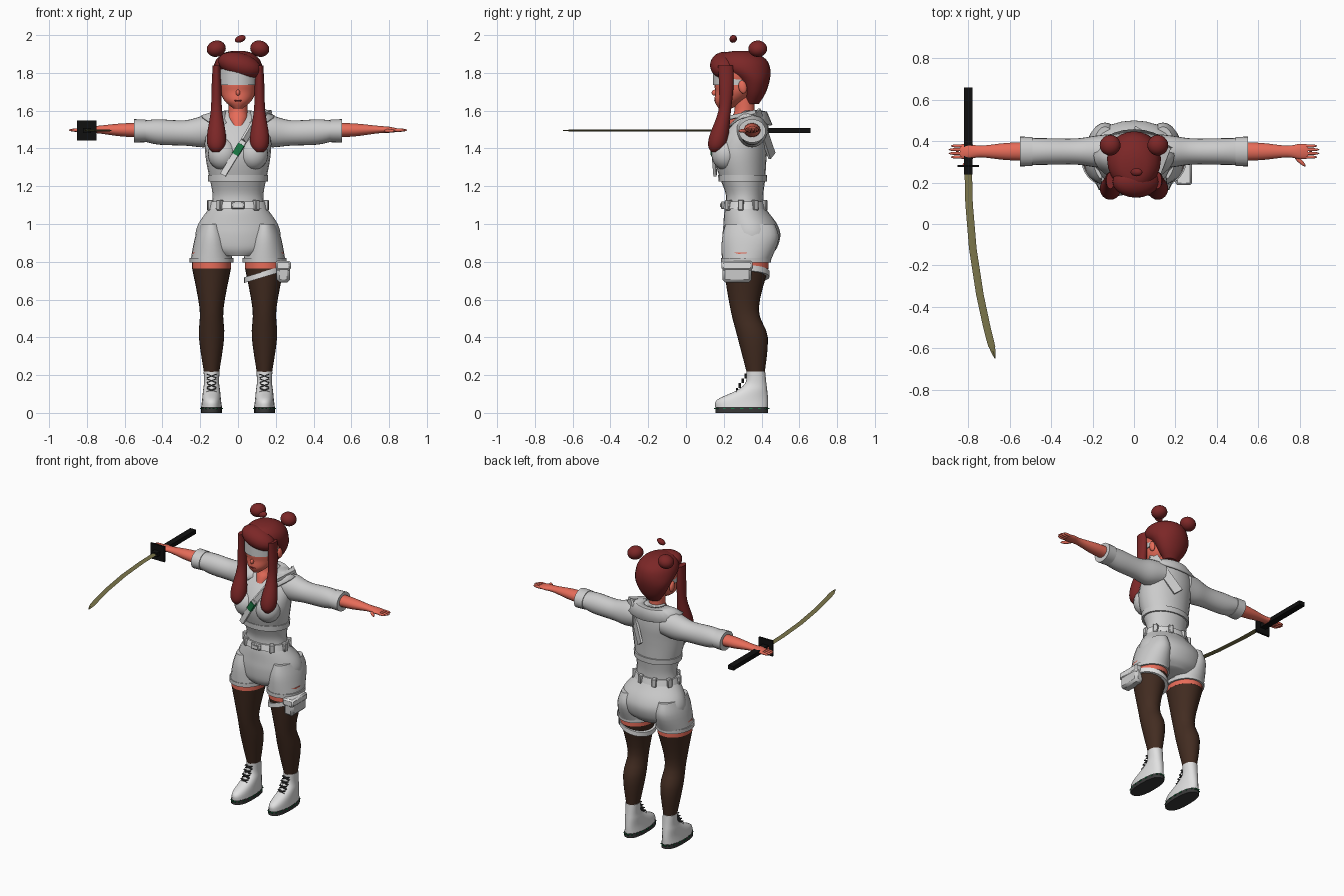
import bpy
import bmesh
import math
from mathutils import Matrix, Vector, Euler

if "Cube" in bpy.data.objects:
    bpy.data.objects.remove(bpy.data.objects["Cube"])


def material(name, *rgb):
    mat = bpy.data.materials.new(name)
    mat.use_nodes = True
    mat.diffuse_color = (*rgb, 1)
    shader = mat.node_tree.nodes["Principled BSDF"]
    shader.inputs["Base Color"].default_value = (*rgb, 1)
    return mat


skin = material("skin", .8, .15, .1)
hair = material("red hair", .2, .02, .02)
cloth = material("grey cloth", .6, .6, .6)
leather = material("white leather", .75, .75, .75)
stocking = material("brown stocking", .055, .025, .015)
rubber = material("dark rubber", .04, .04, .04)
green = material("green trim", .01, .2, .06)
black = material("black grip", .005, .005, .005)
steel = material("olive steel", .2, .18, .07)


def add(name, bm, mat, mirror=False, bevel=0, solid=0):
    """Turn a bmesh into a smooth shaded object with its modifiers."""
    bmesh.ops.recalc_face_normals(bm, faces=bm.faces)
    mesh = bpy.data.meshes.new(name)
    bm.to_mesh(mesh)
    bm.free()
    obj = bpy.data.objects.new(name, mesh)
    bpy.context.collection.objects.link(obj)
    mesh.materials.append(mat)
    bpy.ops.object.select_all(action="DESELECT")
    obj.select_set(True)
    bpy.context.view_layer.objects.active = obj
    bpy.ops.object.shade_smooth_by_angle(angle=math.radians(40))
    if solid:
        obj.modifiers.new("thickness", "SOLIDIFY").thickness = solid
    if bevel:
        obj.modifiers.new("bevel", "BEVEL").width = bevel
    if mirror:
        obj.modifiers.new("mirror", "MIRROR")
    return obj


def moved(ring, position, grow=0):
    """Copy a cross-section to another position, optionally enlarged."""
    across, middle, depth = ring[1:]
    return (position, across + grow, middle, depth + grow)


def smooth_rings(rings, steps=4):
    """Catmull-Rom interpolation between the given cross-sections."""
    padded = [rings[0], *rings, rings[-1]]
    for four in zip(padded, padded[1:], padded[2:], padded[3:]):
        for step in range(steps):
            u = step / steps
            yield [b + u / 2 * (c - a + u * (2 * a - 5 * b + 4 * c - d + u * (3 * (b - c) + d - a)))
                   for a, b, c, d in zip(*four)]
    yield rings[-1]


def loft(name, rings, mat, axis="z", offset=0, mirror=False, sides=24, power=1, shape=None):
    """Skin over rings given as position, half width, middle and half depth."""
    bm = bmesh.new()
    loops = []
    for position, across, middle, depth in smooth_rings(rings):
        loop = []
        for k in range(sides):
            angle = math.tau * k / sides
            c, s = (math.copysign(abs(v) ** power, v) for v in (math.cos(angle), math.sin(angle)))
            a, b = offset + across * c, middle + depth * s
            place = {"z": (a, b, position), "x": (position, a, b), "y": (a, position, b)}
            point = Vector(place[axis])
            loop.append(bm.verts.new(shape(point) if shape else point))
        loops.append(loop)
    for lower, upper in zip(loops, loops[1:]):
        for k in range(sides):
            bm.faces.new((lower[k - 1], lower[k], upper[k], upper[k - 1]))
    bm.faces.new(loops[0])
    bm.faces.new(loops[-1])
    return add(name, bm, mat, mirror)


def ball(name, centre, radii, mat, turn=(0, 0, 0), mirror=False):
    bm = bmesh.new()
    place = Matrix.LocRotScale(Vector(centre), Euler(turn), Vector(radii))
    bmesh.ops.create_uvsphere(bm, u_segments=20, v_segments=12, radius=1, matrix=place)
    return add(name, bm, mat, mirror)


def box(name, centre, size, mat, turn=None, bevel=0, mirror=False):
    bm = bmesh.new()
    place = Matrix.LocRotScale(Vector(centre), turn, Vector(size))
    bmesh.ops.create_cube(bm, size=1, matrix=place)
    return add(name, bm, mat, mirror, bevel)


def bar(name, start, end, width, thick, mat, mirror=False):
    """Flat strip running between two points."""
    start, end = Vector(start), Vector(end)
    way = end - start
    turn = way.to_track_quat("Y", "Z")
    return box(name, (start + end) / 2, (thick, way.length, width), mat, turn, mirror=mirror)


# Shared cross-sections of the figure
leg, arm = .14, .35
foot = (.03, .055, .295, .14)
ankle = (.2, .038, .37, .045)
calf = (.4, .067, .353, .08)
knee = (.55, .063, .31, .075)
hip = (.8, .104, .318, .12)
waist = (1.1, .14, .31, .1)
ribs = (1.24, .15, .3, .12)
face = (1.74, .1, .26, .11)

# Boots with soles, trim and laces
loft("sole", [moved(foot, 0), foot], rubber, offset=leg, mirror=True, power=.8)
loft("boot", [foot, (.07, .05, .3, .135), (.12, .045, .35, .08), (.16, .04, .37, .055),
              moved(ankle, .22, .004)], leather, offset=leg, mirror=True, power=.9)
_, across, middle, depth = foot
for k in range(18):
    angle = math.tau * k / 18
    spot = (leg + across * math.cos(angle), middle + depth * math.sin(angle), .023)
    box("sole_trim", spot, (.01, .02, .006), green, mirror=True)
for k in range(4):
    for side in (-1, 1):
        lace_end = Vector((.025 * side, 0, .01))
        knot = Vector((leg, .27 + .015 * k, .12 + .025 * k))
        bar("lace", knot - lace_end, knot + lace_end, .006, .012, rubber, True)

# Legs
loft("stocking", [ankle, calf, knee, moved(hip, .77)], stocking, offset=leg, mirror=True)
loft("thigh", [moved(hip, .765), moved(hip, .85)], skin, offset=leg, mirror=True)

# Shorts
loft("shorts_leg", [moved(hip, .8, .008), (.92, .09, .34, .15), (1, .06, .34, .13)],
     cloth, offset=leg, mirror=True)
loft("shorts_hem", [moved(hip, .795, .012), moved(hip, .82, .012)], cloth, offset=leg, mirror=True)
loft("shorts_seat", [(.83, .12, .33, .11), (.87, .21, .34, .14), (.94, .225, .347, .153),
                     (1, .21, .34, .142), (1.06, .17, .32, .118), waist], cloth)

# Belt with loops and buckle
loft("belt", [moved(waist, 1.08, .016), moved(waist, 1.12, .008)], leather)
for degrees in range(40, 360, 40):
    angle = math.radians(degrees - 90)
    spot = (.15 * math.cos(angle), .31 + .11 * math.sin(angle), waist[0])
    box("belt_loop", spot, (.03, .03, .055), cloth, Euler((0, 0, angle)), bevel=.004)
buckle = Vector((0, .195, waist[0]))
box("buckle", buckle, (.07, .02, .04), cloth, bevel=.005)
box("buckle_slot", buckle, (.04, .028, .018), leather)

# Thigh strap and pouch
loft("thigh_strap", [moved(hip, .72, .004), moved(hip, .75, .004)], leather, offset=leg,
     shape=lambda p: p + Vector((0, 0, .3 * (p.x - leg))))
pouch = Vector((.24, .27, .74))
box("pouch", pouch, (.07, .155, .1), cloth, bevel=.015)
box("pouch_flap", pouch + Vector((0, 0, .04)), (.08, .165, .05), leather, bevel=.01)

# Torso and cropped jacket
loft("shirt", [waist, (1.16, .135, .31, .1), ribs], cloth)
loft("jacket", [ribs, (1.33, .168, .29, .135), (1.4, .175, .293, .138), (1.48, .174, .317, .12),
                (1.55, .14, .34, .09), (1.6, .06, .34, .05)], cloth)
loft("jacket_band", [moved(ribs, 1.225, .008), moved(ribs, 1.26, .01)], cloth)
ball("bust", (.08, .21, 1.37), (.08, .075, .085), cloth, mirror=True)

# Open collar draped round the neck
bm = bmesh.new()
previous = None
for degrees in range(-60, 241, 15):
    c, s = math.cos(math.radians(degrees)), math.sin(math.radians(degrees))
    front, back = max(0, -s) ** 2, max(0, s)
    row = [bm.verts.new((radius * c, .33 + (.04 + radius * .45) * s, height - .08 * front - droop * back))
           for radius, height, droop in ((.07, 1.6, 0), (.13, 1.595, 0), (.195, 1.575, .05))]
    if previous:
        for j in (0, 1):
            bm.faces.new((previous[j], previous[j + 1], row[j + 1], row[j]))
    previous = row
add("collar", bm, cloth, solid=.012)

# Sash over the left shoulder
low, chest, collarbone = Vector((-.08, .155, 1.26)), Vector((.03, .14, 1.44)), Vector((.1, .22, 1.56))
bar("sash_front", low, chest, .032, .016, leather)
bar("sash_upper", chest, collarbone, .032, .016, leather)
bar("sash_badge", low.lerp(chest, .6), low.lerp(chest, .9), .036, .025, green)
shoulder = Vector((.16, .375, 1.595))
bar("sash_top", collarbone, shoulder, .02, .04, cloth)
bar("sash_back", shoulder, (.025, .455, 1.36), .06, .014, cloth)

# Sleeves and cuffs
wrist_hem = (.49, .07, 1.493, .06)
loft("sleeve", [(.1, .085, 1.5, .08), (.18, .077, 1.49, .084), (.28, .063, 1.482, .067),
                (.42, .064, 1.487, .067), moved(wrist_hem, .5, -.005)], cloth, "x", arm, True)
loft("cuff", [wrist_hem, moved(wrist_hem, .55, .002)], cloth, "x", arm, True)

# Forearms, hands and fingers
loft("forearm", [(.52, .045, 1.497, .038), (.62, .041, 1.498, .034), (.74, .028, 1.5, .02),
                 (.8, .037, 1.499, .016), (.84, .034, 1.497, .01)], skin, "x", arm, True)
for k in range(4):
    spread = k - 1.5
    reach = .045 - .005 * abs(spread)
    ball("finger", (.81 + reach, arm + .018 * spread, 1.497), (reach, .008, .009), skin, mirror=True)
ball("thumb", (.8, .305, 1.493), (.038, .01, .01), skin, (0, 0, -.75), True)

# Neck and head
loft("neck", [(1.52, .045, .29, .068), (1.56, .055, .303, .066), (1.6, .05, .31, .053),
              (1.68, .05, .31, .055)], skin)
loft("head", [(1.612, .025, .207, .035), (1.65, .07, .23, .078), moved(face, 1.7, -.005), face,
              (1.8, .11, .27, .115), (1.86, .09, .28, .1)], skin)
ball("ear", (.105, .3, 1.725), (.014, .022, .035), skin, (.2, 0, 0), True)
ball("nose", (0, .15, 1.695), (.011, .014, .016), skin)
ball("mouth", (0, .155, 1.653), (.022, .006, .005), hair)
loft("eye_band", [moved(face, 1.735, .006), moved(face, 1.82, .006)], cloth)

# Hair cap, fringe, side locks and buns
loft("hair_cap", [(1.635, .045, .35, .035), (1.69, .088, .36, .06), (1.76, .12, .353, .09),
                  (1.82, .13, .31, .136), (1.87, .115, .295, .13), (1.905, .075, .285, .085),
                  (1.917, .025, .29, .03)], hair)
ball("fringe", (.01, .205, 1.84), (.118, .078, .066), hair, (0, .3, 0))
loft("side_lock", [(1.38, .02, .155, .02), (1.41, .045, .163, .045), (1.47, .05, .175, .05),
                   (1.6, .03, .205, .033), (1.72, .026, .213, .038), (1.84, .02, .21, .04)],
     hair, offset=.114, mirror=True)
ball("bun", (.115, .38, 1.928), (.051, .05, .043), hair, (0, .25, 0), True)
ball("loose_tuft", (.012, .25, 1.98), (.03, .02, .018), hair, (.4, -.4, 0))

# Curved sword
grip = Vector((-.8, .45, 1.495))
box("sword_grip", grip, (.042, .42, .028), black)
box("sword_guard", (grip.x, .28, grip.z), (.104, .012, .105), black)
loft("sword_blade", [(-.65, .002, grip.z, .002), (-.6, .014, grip.z, .005), (-.5, .018, grip.z, .006),
                     (.25, .018, grip.z, .006)], steel, "y", grip.x, sides=4,
     shape=lambda p: p + Vector((.16 * (.25 - p.y) ** 2, 0, 0)))
